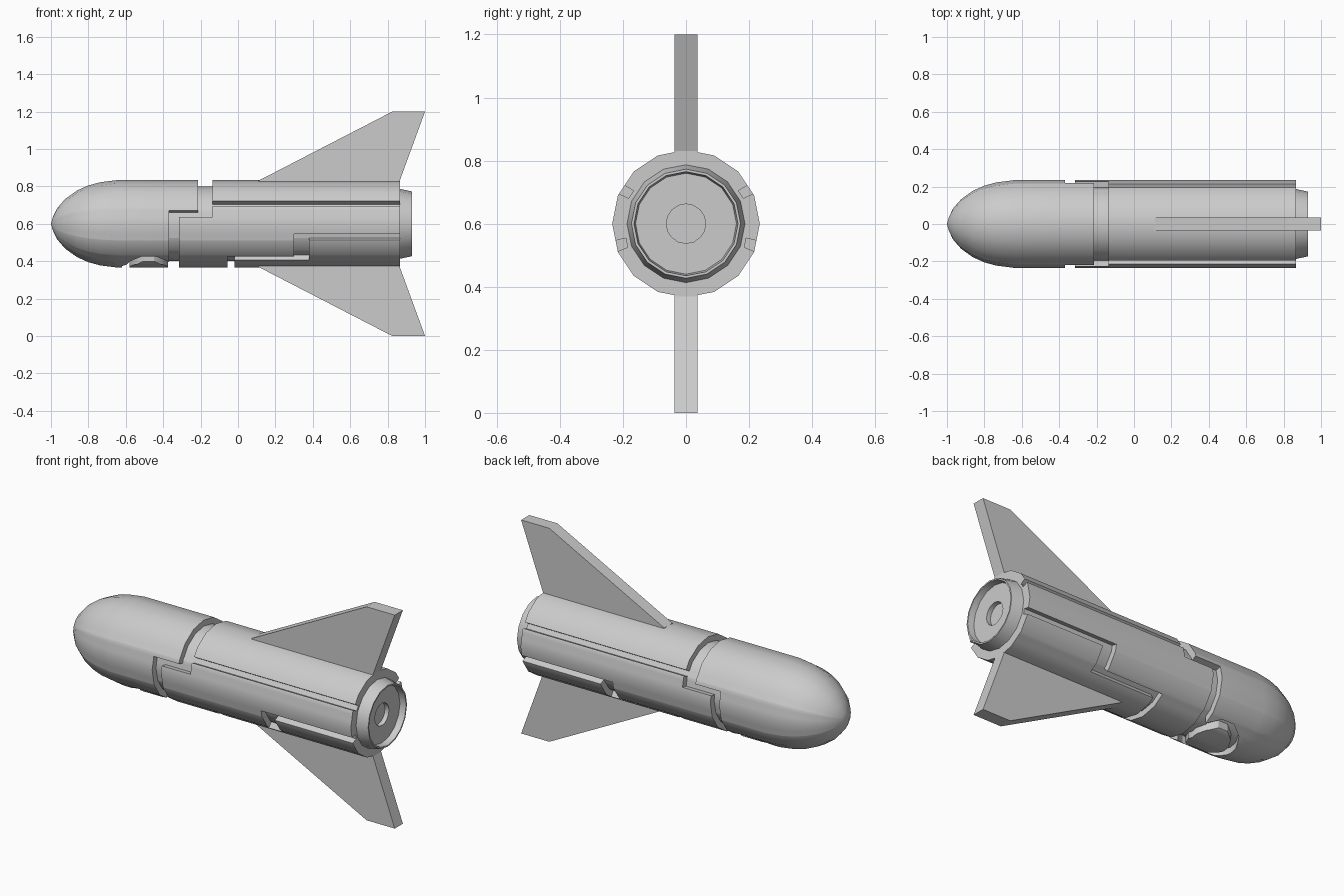
import bpy, bmesh, math

if "Cube" in bpy.data.objects:
    bpy.data.objects.remove(bpy.data.objects["Cube"])

CZ, SIDES, R_OUT, R_IN = 0.6, 16, 0.234, 0.2


def finish(name, bm, angle=None):
    bmesh.ops.recalc_face_normals(bm, faces=bm.faces)
    me = bpy.data.meshes.new(name)
    bm.to_mesh(me)
    bm.free()
    ob = bpy.data.objects.new(name, me)
    bpy.context.collection.objects.link(ob)
    if angle:
        smooth(ob, angle)
    return ob


def smooth(ob, angle):
    bpy.ops.object.select_all(action='DESELECT')
    ob.select_set(True)
    bpy.context.view_layer.objects.active = ob
    bpy.ops.object.shade_smooth_by_angle(angle=math.radians(angle))


def point(x, r, deg):
    # point on a 16-sided section, degrees measured from the top
    step = 360 / SIDES
    local = (deg % step) - step / 2
    k = r * math.cos(math.radians(step / 2)) / math.cos(math.radians(local))
    a = math.radians(deg)
    return (x, k * math.sin(a), CZ + k * math.cos(a))


def lathe(name, profile, angle=30):
    # (x, r) profile spun around the long axis; r = 0 makes a pole
    bm = bmesh.new()
    rings = []
    for x, r in profile:
        if r == 0:
            rings.append([bm.verts.new((x, 0, CZ))] * SIDES)
        else:
            rings.append([bm.verts.new(point(x, r, j * 360 / SIDES)) for j in range(SIDES)])
    for a, b in zip(rings, rings[1:]):
        for j in range(SIDES):
            k = (j + 1) % SIDES
            bm.faces.new(list(dict.fromkeys((a[j], a[k], b[k], b[j]))))
    return finish(name, bm, angle)


# Panel gaps: x range, then degrees from the top (same on both sides)
GAPS = [
    (-0.213, -0.137, 0, 81), (-0.37, -0.137, 72, 81), (-0.37, -0.315, 72, 180),
    (-0.137, 0.865, 58, 66),
    (0.30, 0.865, 103.5, 112), (0.30, 0.38, 103.5, 148),
    (-0.055, 0.38, 139, 148), (-0.055, -0.02, 139, 180),
]
NOSE = [(-0.99, 0.036), (-0.968, 0.082), (-0.925, 0.132), (-0.861, 0.178),
        (-0.80, 0.205), (-0.738, 0.222), (-0.645, R_OUT)]


def build_body():
    xs = sorted({x for g in GAPS for x in g[:2]})
    stations = NOSE + [(x, R_OUT) for x in xs]
    half = {a for g in GAPS for a in g[2:]} | {22.5 * i for i in range(9)}
    angs = sorted({a % 360 for a in half} | {(360 - a) % 360 for a in half})
    n, m = len(stations), len(angs)
    bm = bmesh.new()
    cache = {}

    def v(i, j, low):
        key = (i, j % m, low)
        if key not in cache:
            x, r = stations[i]
            cache[key] = bm.verts.new(point(x, R_IN if low else r, angs[j % m]))
        return cache[key]

    def low(i, j):
        x = (stations[i][0] + stations[i + 1][0]) / 2
        j %= m
        a = (angs[j] + (angs[j + 1] if j + 1 < m else 360)) / 2
        a = min(a, 360 - a)
        return any(x0 < x < x1 and a0 < a < a1 for x0, x1, a0, a1 in GAPS)

    tip = bm.verts.new((-1, 0, CZ))
    for j in range(m):
        bm.faces.new((tip, v(0, j, False), v(0, j + 1, False)))
    for i in range(n - 1):
        for j in range(m):
            d = low(i, j)
            bm.faces.new((v(i, j, d), v(i, j + 1, d), v(i + 1, j + 1, d), v(i + 1, j, d)))
            # gap walls
            if d != low(i, j + 1):
                bm.faces.new((v(i, j + 1, 0), v(i + 1, j + 1, 0), v(i + 1, j + 1, 1), v(i, j + 1, 1)))
            if i + 2 < n and d != low(i + 1, j):
                bm.faces.new((v(i + 1, j, 0), v(i + 1, j + 1, 0), v(i + 1, j + 1, 1), v(i + 1, j, 1)))
    # rear face
    loop = []
    for j in range(m):
        d = low(n - 2, j)
        loop += [v(n - 1, j, d), v(n - 1, j + 1, d)]
    bm.faces.new(list(dict.fromkeys(loop)))
    return finish("body_shell", bm)


body = build_body()

# Rounded belly hatch gap, cut as a ring
bm = bmesh.new()
rings = []
for sx, sy, z in ((0.147, 0.157, 0.3), (0.147, 0.157, 0.48), (0.107, 0.117, 0.48), (0.107, 0.117, 0.3)):
    rings.append([bm.verts.new((-0.477 + sx * math.cos(t), sy * math.sin(t), z))
                  for t in (math.tau * (k + 0.5) / 12 for k in range(12))])
for q in range(4):
    a, b = rings[q], rings[(q + 1) % 4]
    for k in range(12):
        bm.faces.new((a[k], a[(k + 1) % 12], b[(k + 1) % 12], b[k]))
cutter = finish("hatch_cutter", bm)
cutter.hide_render = True
mod = body.modifiers.new("hatch", 'BOOLEAN')
mod.object, mod.operation, mod.solver = cutter, 'DIFFERENCE', 'EXACT'
bpy.context.view_layer.objects.active = body
bpy.ops.object.modifier_apply(modifier=mod.name)
bpy.data.objects.remove(cutter)
smooth(body, 30)

# Inner core that floors the hatch gap
lathe("inner_core", [(-0.66, 0), (-0.66, 0.199), (0.8, 0.199), (0.8, 0)])

# Hollow tail nozzle with a small central hole
lathe("nozzle", [(0.85, 0), (0.85, 0.19), (0.865, 0.187), (0.93, 0.173), (0.93, 0.165),
                 (0.895, 0.16), (0.895, 0.0625), (0.87, 0.0625), (0.87, 0)])

# Upper and lower tail fins
for name, s in (("upper_fin", 1), ("lower_fin", -1)):
    bm = bmesh.new()
    prof = [(0.11, 0.18), (0.11, 0.231), (0.825, 0.6), (1.0, 0.6), (0.865, 0.231), (0.86, 0.18)]
    sides = [[bm.verts.new((x, y, CZ + s * h)) for x, h in prof] for y in (-0.036, 0.036)]
    for side in sides:
        bm.faces.new(side)
    for k in range(len(prof)):
        q = (k + 1) % len(prof)
        bm.faces.new((sides[0][k], sides[0][q], sides[1][q], sides[1][k]))
    finish(name, bm)
